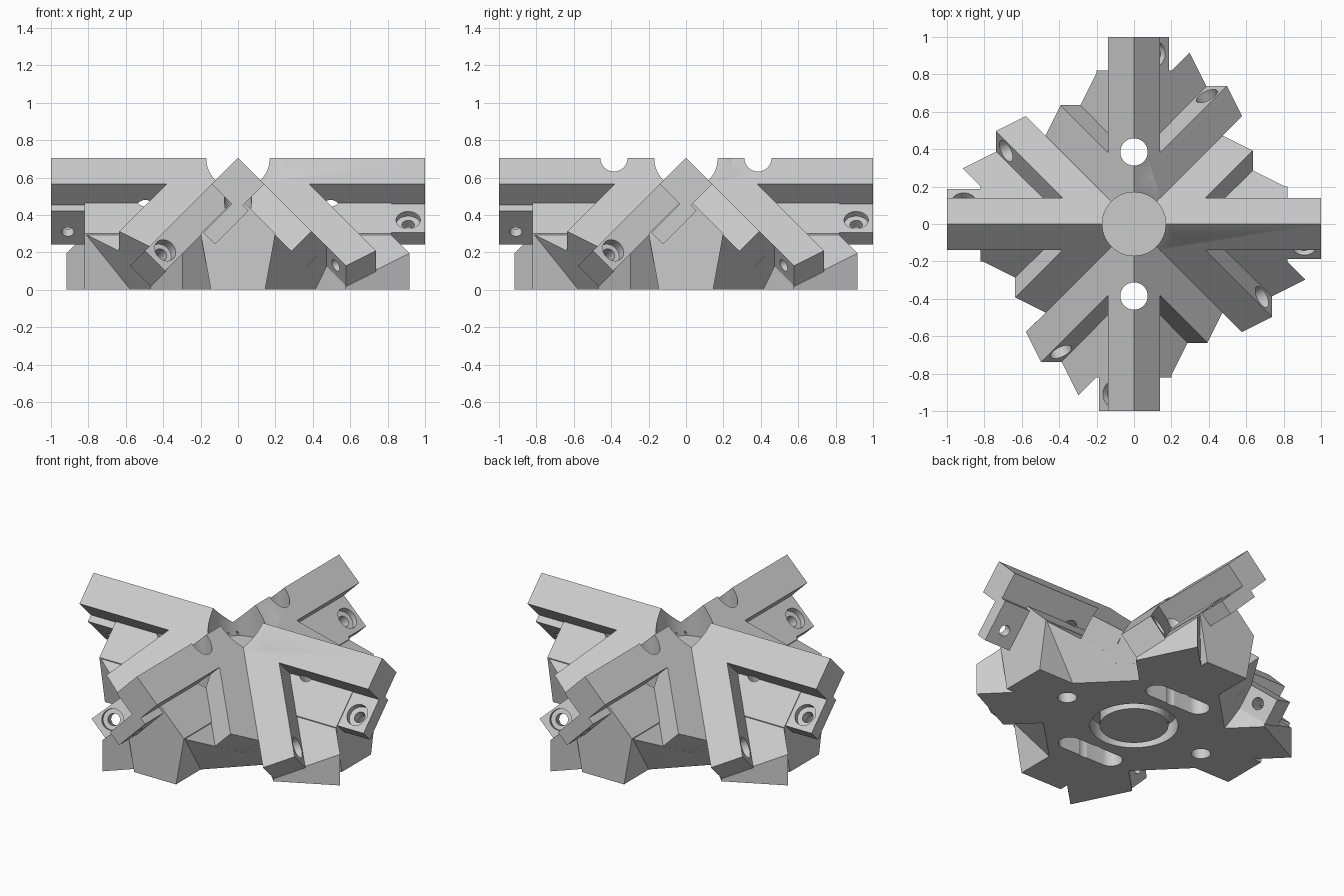
import bpy, bmesh, math
from mathutils import Vector, Matrix

if "Cube" in bpy.data.objects:
    bpy.data.objects.remove(bpy.data.objects["Cube"])

TOP, W, D, PLATE = 0.705, 0.198, 0.15, 0.24   # ridge height, bar width, bar depth, plate bottom
R2, R3 = math.sqrt(2), math.sqrt(3)

mat = bpy.data.materials.new("light grey")
mat.diffuse_color = (0.6, 0.6, 0.6, 1)
mat.use_nodes = True
mat.node_tree.nodes["Principled BSDF"].inputs["Base Color"].default_value = mat.diffuse_color


def P(side, s, t, dep):
    """Point on one roof slope: s downslope, t outward, dep below the slope."""
    return Vector((side * (s - dep) / R2, -t, TOP - (s + dep) / R2))


def AP(a, p):
    """Slope coordinates from distance along the diagonal bar and across it."""
    return (R2 * a - p) / R3, (a + R2 * p) / R3


def slab(side, pts, d0, d1):
    return [P(side, s, t, d) for s, t in pts for d in (d0, d1)]


def to_ground(side, pts, dep):
    top = [P(side, s, t, dep) for s, t in pts]
    return top + [Vector((v.x, v.y, 0)) for v in top]


def rod(a, b, ra, n=32):
    a, b = Vector(a), Vector(b)
    q = (b - a).to_track_quat('Z', 'Y')
    return [c + q @ Vector((ra * math.cos(k * math.tau / n), ra * math.sin(k * math.tau / n), 0))
            for c in (a, b) for k in range(n)]


def hulls(name, solids):
    """One object holding a convex solid for each point group."""
    bm = bmesh.new()
    for pts in solids:
        part = bmesh.new()
        for v in pts:
            part.verts.new(v)
        bmesh.ops.convex_hull(part, input=part.verts)
        bmesh.ops.dissolve_limit(part, angle_limit=0.002, verts=part.verts, edges=part.edges)
        bmesh.ops.recalc_face_normals(part, faces=part.faces)
        tmp = bpy.data.meshes.new("part")
        part.to_mesh(tmp)
        part.free()
        bm.from_mesh(tmp)
        bpy.data.meshes.remove(tmp)
    me = bpy.data.meshes.new(name)
    bm.to_mesh(me)
    bm.free()
    me.materials.append(mat)
    ob = bpy.data.objects.new(name, me)
    bpy.context.collection.objects.link(ob)
    return ob


solids, cuts = [], []
# horizontal bar, diamond in section
solids.append([Vector((x, -t, z)) for t in (0, 1)
               for x, z in ((0, TOP), (0.14, 0.565), (0, 0.425), (-0.14, 0.565))])
# short diagonal bar on the right slope, long one on the left
for side, length, depth in ((1, 0.82, D), (-1, 1.0, 0.177)):
    solids.append(slab(side, [(0, 0), AP(length, 0), AP(length, W), (0, W * R3 / R2)], 0, depth))
    # plate and body below the slope, its end face square to the diagonal bar
    top = [P(side, s, t, D) for s, t in ((0.1, 0), (0.1, 0.82), (0.425, 0.82), AP(0.82, 0), (0.719, 0.404), (0.148, 0))]
    solids.append(top + [Vector((side * x, y, 0)) for x, y in
                         ((-0.03, 0), (-0.03, -0.58), (0.14, -0.58), (0.36, -0.36), (0.1, 0))])
# pillar under the horizontal bar
solids.append([Vector((sx * w, y, z)) for sx in (-1, 1) for y in (-0.82, -0.4)
               for w, z in ((0.2, 0.3), (0.145, 0), (0.02, 0.48))])
# web filling the valley between neighbouring bars
solids.append([Vector(v) for v in (
    (0, 0, TOP), (0, 0, 0), (0.473, -0.473, 0.232), (0.367, -0.473, 0.124),
    (0.473, -0.367, 0.124), (0.36, -0.36, 0))])
# foot under the end of the long diagonal bar
solids.append(to_ground(-1, [AP(0.45, 0), AP(0.995, 0), AP(0.995, 0.418), AP(0.45, 0.418)], D))
# screw lug beside the horizontal bar
solids.append(slab(-1, [(0.16, 0.82), (0.16, 1), (0.414, 1), (0.414, 0.82)], D, PLATE))

# lug screw hole and its counterbore
cuts.append(rod(P(-1, 0.32, 0.91, 0.1), P(-1, 0.32, 0.91, 0.3), 0.033))
cuts.append(rod(P(-1, 0.32, 0.91, 0.1), P(-1, 0.32, 0.91, 0.185), 0.065))
# cross hole through the long diagonal bar
cuts.append(rod(P(-1, *AP(0.905, -0.05), 0.074), P(-1, *AP(0.905, 0.23), 0.074), 0.035))
cuts.append(rod(P(-1, *AP(0.905, 0.14), 0.074), P(-1, *AP(0.905, 0.23), 0.074), 0.062))

turns = [Matrix.Rotation(k * math.pi / 2, 4, 'Z') for k in range(4)]
solids = [[m @ v for v in pts] for m in turns for pts in solids]
cuts = [[m @ v for v in pts] for m in turns for pts in cuts]

# solid core under the centre seat
solids.append(rod((0, 0, 0), (0, 0, 0.51), 0.23, n=48))

# centre bores: upper seat and lower groove
cuts.append(rod((0, 0, 0.5), (0, 0, 0.9), 0.17, n=48))
cuts.append(rod((0, 0, -0.05), (0, 0, 0.1), 0.25, n=48))
for sg in (-1, 1):
    # through holes, base slots and small base holes
    cuts.append(rod((0, sg * 0.385, -0.1), (0, sg * 0.385, 0.9), 0.073))
    cuts.append(rod((-0.15, sg * 0.385, -0.1), (-0.15, sg * 0.385, 0.2), 0.067)
                + rod((0.15, sg * 0.385, -0.1), (0.15, sg * 0.385, 0.2), 0.067))
    cuts.append(rod((sg * 0.495, 0, -0.1), (sg * 0.495, 0, 0.485), 0.055))

hub = hulls("corner_bracket", solids)
cutter = hulls("cutter", cuts)
cutter.hide_render = True
mod = hub.modifiers.new("cut", 'BOOLEAN')
mod.operation, mod.solver, mod.object, mod.use_self = 'DIFFERENCE', 'EXACT', cutter, True

# bake the cut and drop the helper
dg = bpy.context.evaluated_depsgraph_get()
baked = bpy.data.meshes.new_from_object(hub.evaluated_get(dg))
hub.modifiers.clear()
hub.data = baked
bpy.data.objects.remove(cutter)

# plug inside the lower groove
plug = hulls("centre_plug", [rod((0, 0, 0), (0, 0, 0.1), 0.195, n=48)])

for ob in (hub, plug):
    ob.select_set(True)
bpy.context.view_layer.objects.active = hub
bpy.ops.object.shade_smooth_by_angle(angle=math.radians(25))
